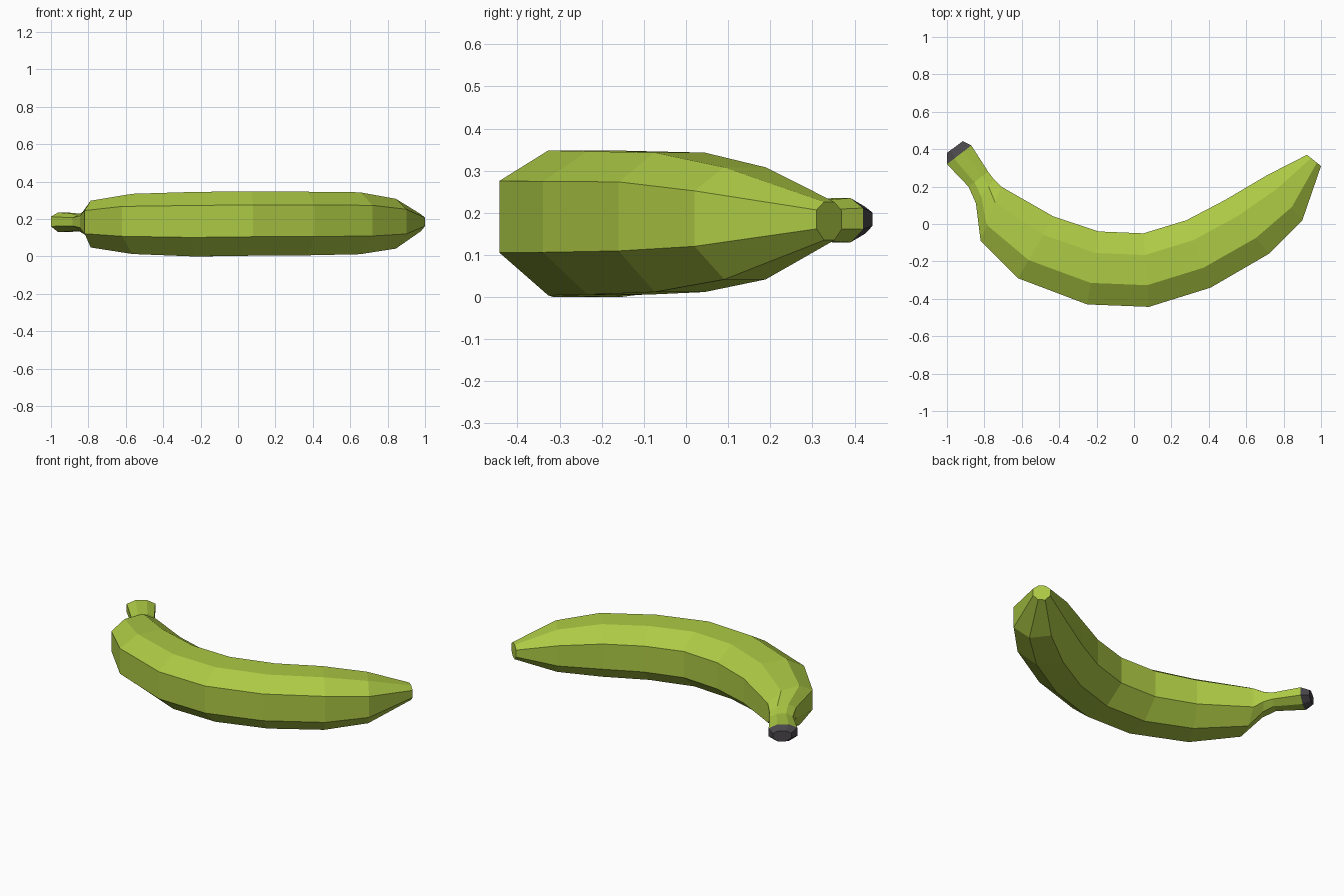
import bpy, bmesh

if "Cube" in bpy.data.objects:
    bpy.data.objects.remove(bpy.data.objects["Cube"])

def material(name, rgb):
    m = bpy.data.materials.new(name)
    m.diffuse_color = (*rgb, 1)
    m.use_nodes = True
    m.node_tree.nodes["Principled BSDF"].inputs["Base Color"].default_value = m.diffuse_color
    return m

green = material("unripe green", (0.413, 0.584, 0.058))
dark = material("dark stem end", (0.07, 0.064, 0.07))

# Rings along the fruit: outer x, y, inner x, y, bottom z, top z
RINGS = [
    (-1.00, 0.38, -0.915, 0.443, 0.150, 0.215),   # stem end
    (-1.00, 0.32, -0.87, 0.42, 0.130, 0.235),     # stem rim
    (-0.885, 0.20, -0.78, 0.28, 0.138, 0.225),    # neck
    (-0.845, 0.11, -0.75, 0.24, 0.115, 0.245),    # shoulder
    (-0.82, -0.09, -0.71, 0.20, 0.048, 0.298),
    (-0.62, -0.29, -0.43, 0.04, 0.013, 0.335),
    (-0.25, -0.43, -0.19, -0.04, 0.000, 0.345),
    (0.08, -0.443, 0.05, -0.05, 0.004, 0.348),
    (0.41, -0.34, 0.28, 0.02, 0.006, 0.346),
    (0.72, -0.16, 0.49, 0.13, 0.012, 0.343),
    (0.90, 0.02, 0.71, 0.26, 0.042, 0.308),
    (1.00, 0.31, 0.925, 0.37, 0.135, 0.226),      # blossom tip
]
# Octagon section: (across, up), outer side = +1
SECTION = [(1, -0.41), (1, 0.58), (0.41, 1), (-0.41, 1),
           (-1, 0.55), (-1, -0.41), (-0.41, -1), (0.41, -1)]

# Banana body lofted through the rings
bm = bmesh.new()
loops = []
for ox, oy, ix, iy, z0, z1 in RINGS:
    cx, cy, cz = (ox + ix) / 2, (oy + iy) / 2, (z0 + z1) / 2
    loops.append([bm.verts.new((cx + a * (ox - ix) / 2,
                                cy + a * (oy - iy) / 2,
                                cz + u * (z1 - z0) / 2)) for a, u in SECTION])
n = len(SECTION)
for r in range(len(loops) - 1):
    for k in range(n):
        j = (k + 1) % n
        f = bm.faces.new((loops[r][k], loops[r][j], loops[r + 1][j], loops[r + 1][k]))
        f.material_index = 1 if r == 0 else 0     # chamfered stem end is dark
bm.faces.new(loops[0]).material_index = 1
bm.faces.new(loops[-1])
bmesh.ops.recalc_face_normals(bm, faces=bm.faces)

mesh = bpy.data.meshes.new("banana")
bm.to_mesh(mesh)
bm.free()
mesh.materials.append(green)
mesh.materials.append(dark)
bpy.context.collection.objects.link(bpy.data.objects.new("banana", mesh))
